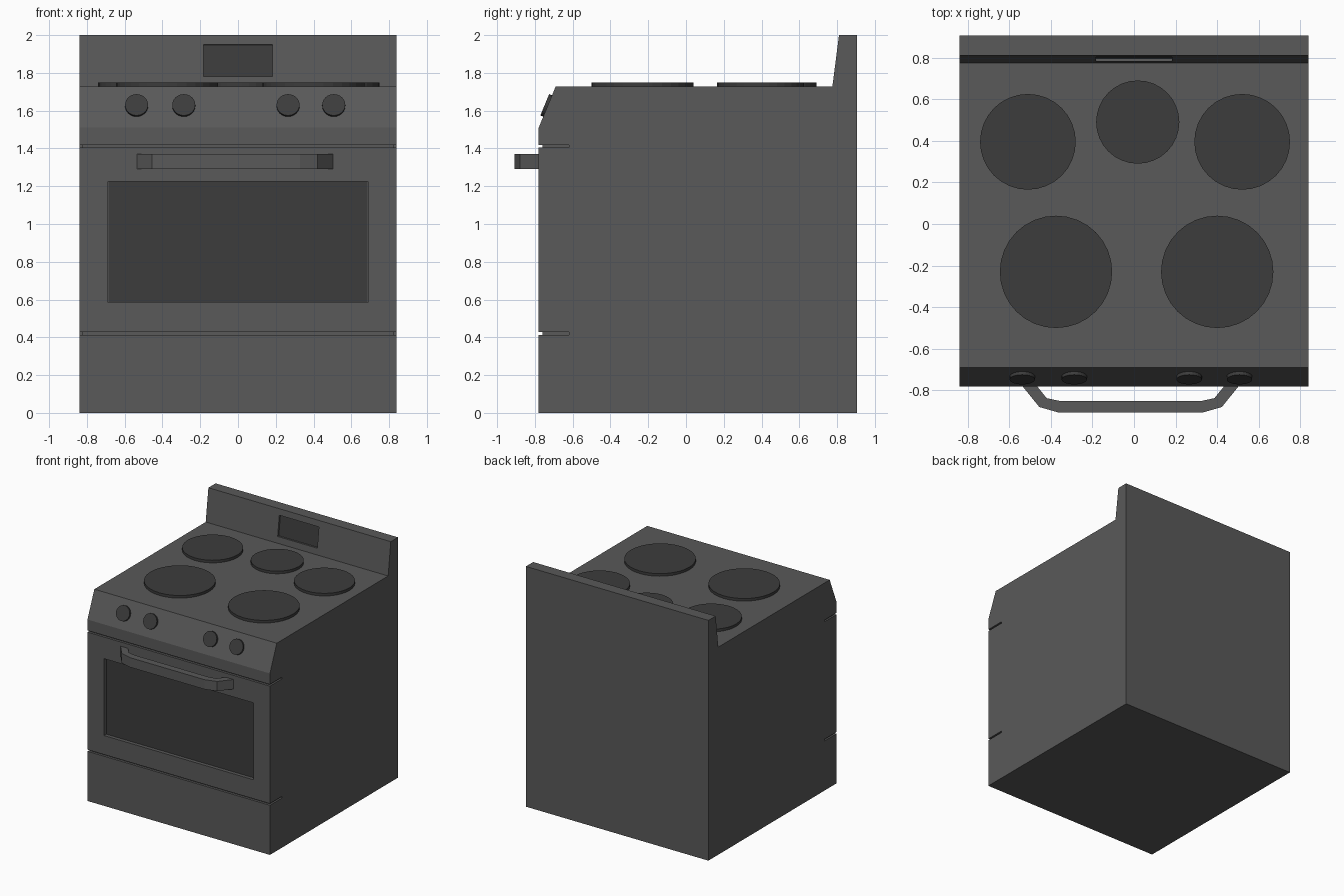
import bpy, bmesh, math
from mathutils import Matrix, Vector

if "Cube" in bpy.data.objects:
    bpy.data.objects.remove(bpy.data.objects["Cube"])


def material(name, v):
    m = bpy.data.materials.new(name)
    m.diffuse_color = (v, v, v, 1)
    m.use_nodes = True
    m.node_tree.nodes["Principled BSDF"].inputs["Base Color"].default_value = m.diffuse_color
    return m


ENAMEL = material("grey_enamel", 0.10)
DARK = material("dark_grey", 0.045)


def finish(name, bm, mat):
    bmesh.ops.recalc_face_normals(bm, faces=bm.faces)
    me = bpy.data.meshes.new(name)
    bm.to_mesh(me)
    bm.free()
    ob = bpy.data.objects.new(name, me)
    bpy.context.collection.objects.link(ob)
    me.materials.append(mat)
    return ob


def prism(name, points, extrude, mat):
    """Extrude a closed 3D outline along a vector."""
    bm = bmesh.new()
    face = bm.faces.new([bm.verts.new(p) for p in points])
    res = bmesh.ops.extrude_face_region(bm, geom=[face])
    verts = [g for g in res["geom"] if isinstance(g, bmesh.types.BMVert)]
    bmesh.ops.translate(bm, verts=verts, vec=extrude)
    if not face.is_valid or all(len(e.link_faces) == 1 for e in face.edges):
        bmesh.ops.contextual_create(bm, geom=bm.edges[:])
    return finish(name, bm, mat)


def box(name, centre, size, mat, tilt=0.0):
    bm = bmesh.new()
    m = Matrix.Translation(centre) @ Matrix.Rotation(tilt, 4, 'X') @ Matrix.Diagonal((*size, 1))
    bmesh.ops.create_cube(bm, size=1, matrix=m)
    return finish(name, bm, mat)


def disc(name, centre, radius, height, sides, normal=(0, 0, 1)):
    bm = bmesh.new()
    rot = Vector(normal).to_track_quat('Z', 'Y').to_matrix().to_4x4()
    bmesh.ops.create_cone(bm, cap_ends=True, segments=sides, radius1=radius, radius2=radius,
                          depth=height, matrix=Matrix.Translation(centre) @ rot)
    return finish(name, bm, DARK)


def cut(target, cutter):
    cutter.hide_render = True
    mod = target.modifiers.new("cut", 'BOOLEAN')
    mod.operation = 'DIFFERENCE'
    mod.solver = 'EXACT'
    mod.object = cutter
    bpy.context.view_layer.objects.active = target
    bpy.ops.object.modifier_apply(modifier=mod.name)
    bpy.data.objects.remove(cutter)


# Body with sloped control panel and splashback, from one side profile
W = 0.84
side = [(-0.78, 0), (0.905, 0), (0.905, 2), (0.81, 2), (0.775, 1.728), (-0.69, 1.728), (-0.78, 1.51)]
body = prism("oven_body", [(-W, y, z) for y, z in side], (2 * W, 0, 0), ENAMEL)

# Door and drawer gaps, wrapping onto the sides
gap = [(-0.9, -0.9), (0.9, -0.9), (0.9, -0.62), (0.825, -0.62),
       (0.825, -0.76), (-0.825, -0.76), (-0.825, -0.62), (-0.9, -0.62)]
for z in (1.412, 0.42):
    cut(body, prism("gap_cutter", [(x, y, z - 0.007) for x, y in gap], (0, 0, 0.014), ENAMEL))

# Recessed oven window
cut(body, box("window_cutter", (0, -0.79, 0.905), (1.375, 0.08, 0.64), ENAMEL))
box("oven_window", (0, -0.747, 0.905), (1.373, 0.01, 0.638), DARK)

# Recessed display in the splashback
tilt = -math.atan2(0.035, 0.272)
back_y = 0.775 + (1.865 - 1.728) * 0.035 / 0.272
cut(body, box("display_cutter", (0, back_y, 1.865), (0.365, 0.04, 0.17), ENAMEL, tilt))
box("display_panel", (0, back_y + 0.018, 1.865), (0.363, 0.008, 0.168), DARK, tilt)

# Hob plates
for i, (x, y, r) in enumerate([(-0.51, 0.395, 0.23), (0.018, 0.49, 0.2), (0.52, 0.395, 0.23),
                               (-0.375, -0.23, 0.27), (0.4, -0.23, 0.27)]):
    disc(f"hob_plate_{i + 1}", (x, y, 1.737), r, 0.026, 32)

# Control knobs, square to the sloped panel
n = Vector((0, -0.218, 0.09)).normalized()
for i, x in enumerate((-0.537, -0.287, 0.265, 0.507)):
    disc(f"control_knob_{i + 1}", Vector((x, -0.733, 1.625)) + n * 0.004, 0.061, 0.024, 24, n)

# Door handle: bent bar
outer = [(-0.54, -0.775), (-0.455, -0.88), (-0.36, -0.907)]
inner = [(-0.36, -0.85), (-0.42, -0.837), (-0.47, -0.775)]
flip = lambda pts: [(-0.033 - x, y) for x, y in reversed(pts)]
outline = outer + flip(outer) + flip(inner) + inner
prism("door_handle", [(x, y, 1.29) for x, y in outline], (0, 0, 0.08), ENAMEL)
